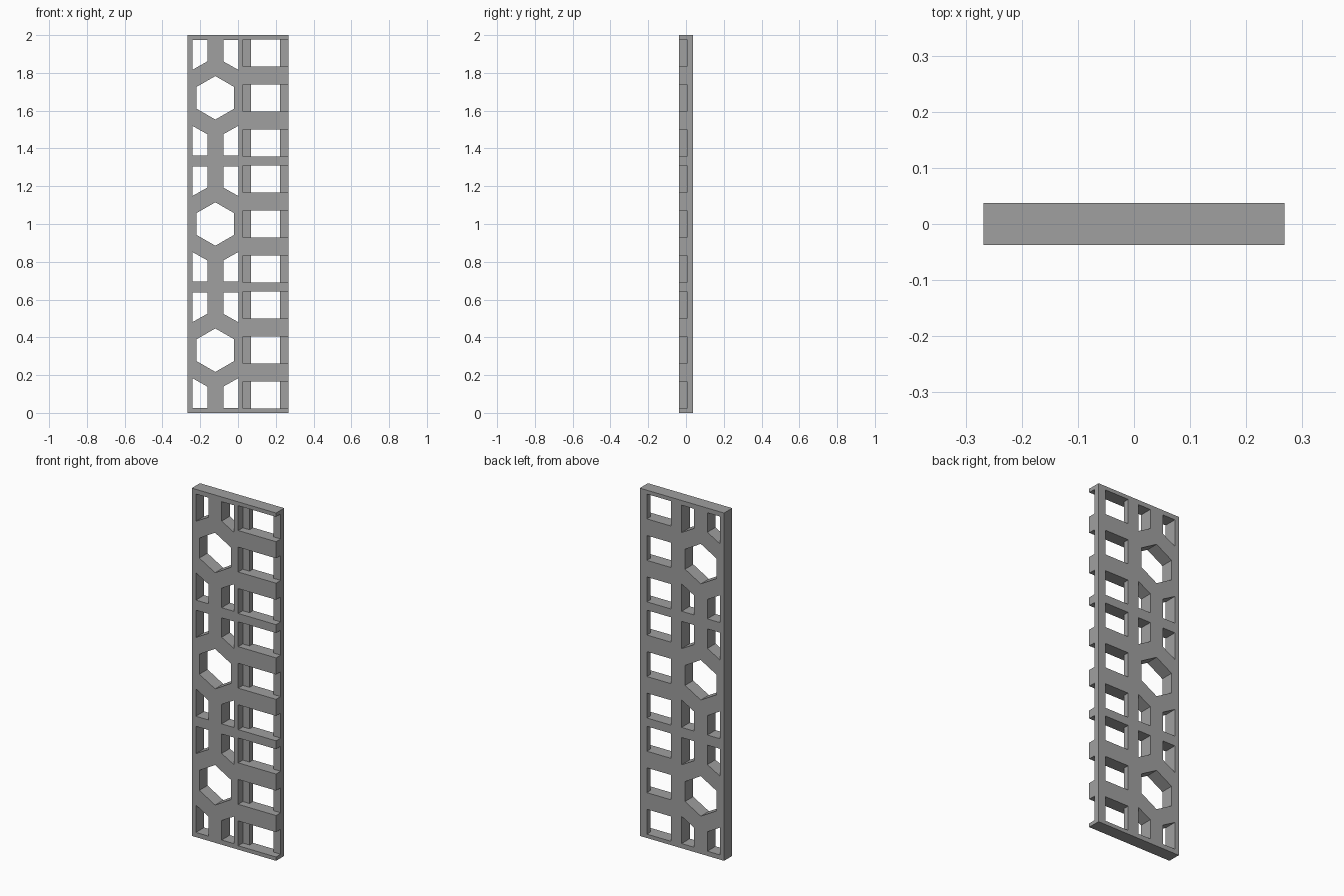
import bpy
import bmesh

if "Cube" in bpy.data.objects:
    bpy.data.objects.remove(bpy.data.objects["Cube"], do_unlink=True)

HALF_W, HALF_D = 0.268, 0.037
PERIOD = 0.668          # height of one repeated module
WINDOW_STEP = 0.2385    # spacing of windows inside a module
WINDOW_H = 0.0715       # half height of a window
HEX_X = -0.12           # axis of the hexagon column

grey = bpy.data.materials.new("plain grey")
grey.use_nodes = True
colour = (0.35, 0.35, 0.35, 1)
grey.diffuse_color = colour
grey.node_tree.nodes["Principled BSDF"].inputs["Base Color"].default_value = colour


def prisms(name, outlines, y0, y1):
    """One object made of x-z outlines pushed from y0 to y1."""
    bm = bmesh.new()
    for outline in outlines:
        face = bm.faces.new([bm.verts.new((x, y0, z)) for x, z in outline])
        new = bmesh.ops.extrude_face_region(bm, geom=[face])["geom"]
        moved = [v for v in new if isinstance(v, bmesh.types.BMVert)]
        bmesh.ops.translate(bm, vec=(0, y1 - y0, 0), verts=moved)
    bmesh.ops.recalc_face_normals(bm, faces=bm.faces)
    mesh = bpy.data.meshes.new(name)
    bm.to_mesh(mesh)
    bm.free()
    mesh.materials.append(grey)
    obj = bpy.data.objects.new(name, mesh)
    bpy.context.collection.objects.link(obj)
    return obj


def rect(x0, x1, z0, z1):
    return [(x0, z0), (x1, z0), (x1, z1), (x0, z1)]


# Outlines of every opening, module by module
openings, pockets = [], []
for module in (-1, 0, 1):
    mid = 1 + module * PERIOD
    # hexagon hole with points up and down
    openings.append([(HEX_X + x, mid + z) for x, z in
                     ((0, 0.115), (-0.1, 0.0575), (-0.1, -0.0575),
                      (0, -0.115), (0.1, -0.0575), (0.1, 0.0575))])
    # four slanted slots around the hexagon
    for sx in (-1, 1):
        for sz in (-1, 1):
            openings.append([(HEX_X + sx * x, mid + sz * z) for x, z in
                             ((0.042, 0.305), (0.122, 0.305),
                              (0.122, 0.148), (0.042, 0.193))])
    # through windows, each inside a front pocket open to the left edge
    for row in (-1, 0, 1):
        z = mid + row * WINDOW_STEP
        openings.append(rect(0.07, 0.223, z - WINDOW_H, z + WINDOW_H))
        pockets.append(rect(0.027, 0.35, z - WINDOW_H, z + WINDOW_H))

# Solid panel, then cut pockets and openings
panel = prisms("lattice_panel", [rect(-HALF_W, HALF_W, 0, 2)], -HALF_D, HALF_D)
cutters = [prisms("pocket_cutter", pockets, -0.1, 0.005),
           prisms("opening_cutter", openings, -0.1, 0.1)]
for cutter in cutters:
    cutter.hide_render = True
    cut = panel.modifiers.new(cutter.name, 'BOOLEAN')
    cut.operation = 'DIFFERENCE'
    cut.solver = 'EXACT'
    cut.object = cutter

# Bake the cuts and drop the cutters
bpy.context.view_layer.update()
graph = bpy.context.evaluated_depsgraph_get()
panel_mesh = bpy.data.meshes.new_from_object(panel.evaluated_get(graph))
panel.modifiers.clear()
panel.data = panel_mesh
for cutter in cutters:
    bpy.data.objects.remove(cutter, do_unlink=True)
